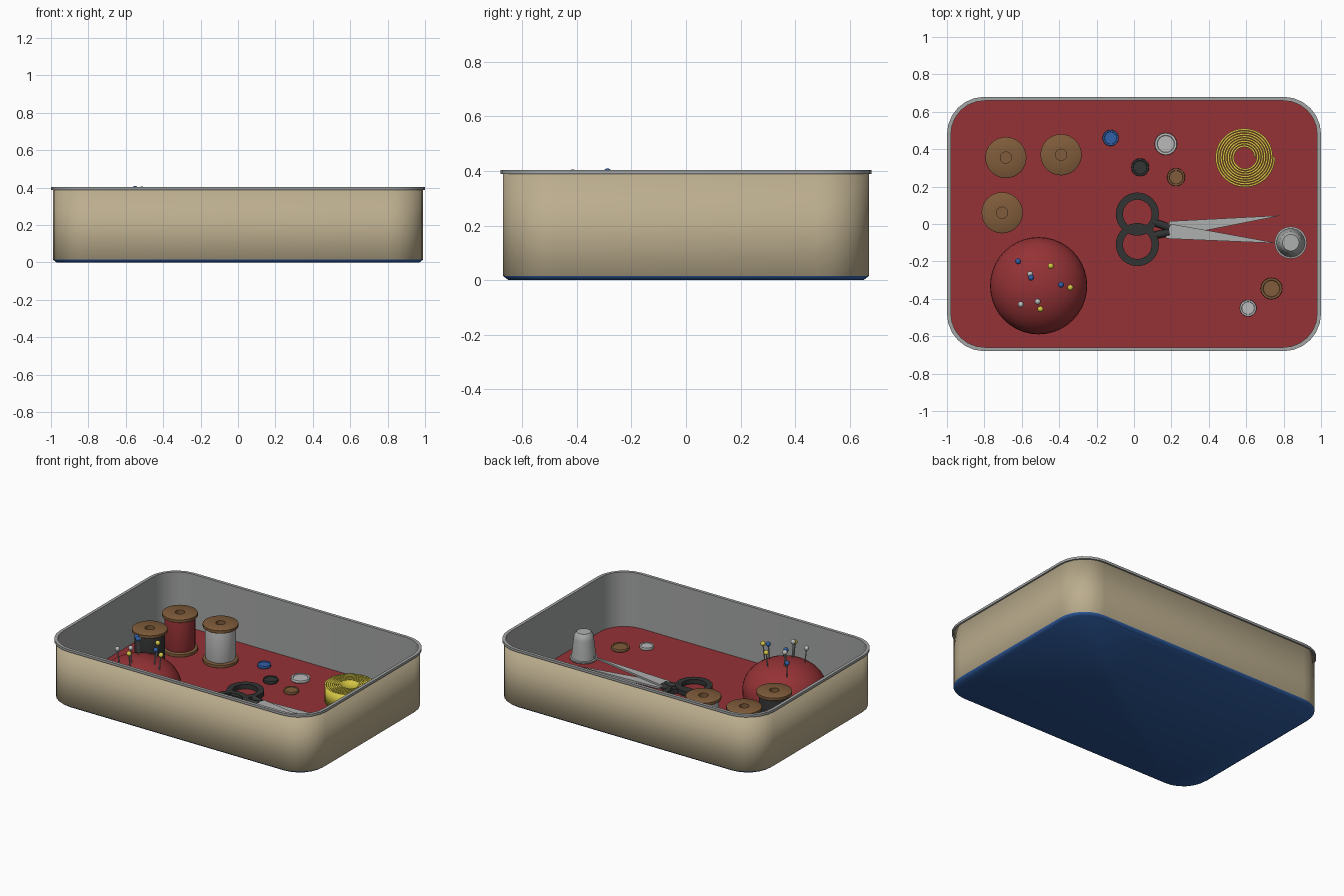
import bpy, bmesh, math
from mathutils import Vector

cube = bpy.data.objects.get("Cube")
if cube:
    bpy.data.objects.remove(cube)

FLOOR = 0.035


def material(name, color):
    m = bpy.data.materials.new(name)
    m.use_nodes = True
    m.diffuse_color = (*color, 1)
    bsdf = next(n for n in m.node_tree.nodes if n.type == 'BSDF_PRINCIPLED')
    bsdf.inputs["Base Color"].default_value = (*color, 1)
    return m


BEIGE = material("beige_paint", (0.50, 0.42, 0.27))
TIN = material("bare_tin", (0.37, 0.38, 0.375))
STEEL = material("bright_steel", (0.42, 0.43, 0.425))
RED = material("red_felt", (0.30, 0.032, 0.036))
BLUE = material("blue", (0.03, 0.115, 0.38))
YELLOW = material("yellow", (0.68, 0.58, 0.06))
WOOD = material("brown_wood", (0.215, 0.107, 0.043))
BLACK = material("black", (0.032, 0.033, 0.033))
PALE = material("pale_grey", (0.49, 0.49, 0.49))


def finish(name, bm, mats, loc=(0, 0, 0), recalc=True, sharp=35):
    if recalc:
        bmesh.ops.recalc_face_normals(bm, faces=bm.faces[:])
    mesh = bpy.data.meshes.new(name)
    bm.to_mesh(mesh)
    bm.free()
    for m in mats:
        mesh.materials.append(m)
    mesh.shade_smooth()
    mesh.set_sharp_from_angle(angle=math.radians(sharp))
    ob = bpy.data.objects.new(name, mesh)
    ob.location = loc
    bpy.context.collection.objects.link(ob)
    return ob


def loft(bm, rings, slots):
    """Bridge point rings; slots gives one material index per band."""
    loops = [[bm.verts.new(p) for p in ring] for ring in rings]
    n = len(loops[0])
    for a, b, slot in zip(loops, loops[1:], slots):
        for i in range(n):
            j = (i + 1) % n
            bm.faces.new((a[i], a[j], b[j], b[i])).material_index = slot
    bm.faces.new(loops[0][::-1]).material_index = slots[0]
    bm.faces.new(loops[-1]).material_index = slots[-1]


def lathe(name, profile, mats, loc, slots=None, seg=32):
    bm = bmesh.new()
    rings = [[(r * math.cos(i * math.tau / seg), r * math.sin(i * math.tau / seg), z)
              for i in range(seg)] for r, z in profile]
    loft(bm, rings, slots or [0] * (len(profile) - 1))
    return finish(name, bm, mats, loc)


def rounded_rect(inset, z, steps=6):
    pts = []
    r = 0.2 - inset
    for k, (sx, sy) in enumerate([(1, 1), (-1, 1), (-1, -1), (1, -1)]):
        for s in range(steps + 1):
            a = (k + s / steps) * math.pi / 2
            pts.append((sx * 0.8 + r * math.cos(a), sy * 0.48 + r * math.sin(a), z))
    return pts


def tray(name, profile, mats, slots, sharp=35):
    bm = bmesh.new()
    loft(bm, [rounded_rect(i, z) for i, z in profile], slots)
    return finish(name, bm, mats, sharp=sharp)


def prism(name, outline, z0, z1, mat):
    bm = bmesh.new()
    loft(bm, [[(x, y, z) for x, y in outline] for z in (z0, z1)], [0])
    return finish(name, bm, [mat])


def rod(name, a, b, radius, mat, seg=8):
    a, b = Vector(a), Vector(b)
    bm = bmesh.new()
    bmesh.ops.create_cone(bm, cap_ends=True, segments=seg, radius1=radius,
                          radius2=radius, depth=(b - a).length)
    ob = finish(name, bm, [mat], (a + b) / 2)
    ob.rotation_euler = (b - a).to_track_quat('Z', 'Y').to_euler()
    return ob


# Tin: softly shaded painted shell, bare metal liner with flat rim, felt floor
tray("tin_body", [(0.03, 0), (0.01, 0.015), (0.01, 0.389), (0.018, 0.389), (0.018, 0.01)],
     [BLUE, BEIGE], [0, 1, 1, 1], sharp=180)
tray("tin_liner_and_rim", [(0.014, 0.02), (0.014, 0.388), (0, 0.388), (0, 0.404),
                           (0.021, 0.404), (0.021, 0.028)], [TIN], [0] * 5)
tray("felt_lining", [(0.0205, 0.026), (0.0205, FLOOR)], [RED], [0])

# Thread spools: wooden flanges with a centre hole, wound thread between
spool_profile = [(0.104, 0), (0.11, 0.004), (0.11, 0.022), (0.104, 0.026),
                 (0.092, 0.026), (0.095, 0.04), (0.095, 0.22), (0.092, 0.234),
                 (0.104, 0.234), (0.11, 0.238), (0.11, 0.256), (0.104, 0.26),
                 (0.03, 0.26), (0.03, 0.06)]
for color, x, y, thread in [("red", -0.685, 0.355, RED), ("pale", -0.39, 0.37, PALE),
                            ("black", -0.705, 0.06, BLACK)]:
    lathe(color + "_thread_spool", spool_profile, [WOOD, thread], (x, y, FLOOR),
          [0] * 4 + [1] * 3 + [0] * 6)

# Pincushion: short skirt under a flattened dome
CX, CY, R, SKIRT, H = -0.51, -0.33, 0.26, 0.07, 0.19
dome = [(R * 0.95, 0), (R, SKIRT * 0.5)]
dome += [(R * math.cos(t * math.pi / 20), SKIRT + H * math.sin(t * math.pi / 20))
         for t in range(10)]
dome.append((0.004, SKIRT + H))
lathe("pincushion", dome, [RED], (CX, CY, FLOOR), seg=40)

# Pins with round heads
pins = [(BLUE, -0.62, -0.2, 0.355), (YELLOW, -0.445, -0.225, 0.37), (PALE, -0.555, -0.268, 0.385),
        (BLUE, -0.55, -0.287, 0.393), (BLUE, -0.39, -0.325, 0.375), (YELLOW, -0.34, -0.34, 0.36),
        (PALE, -0.605, -0.43, 0.365), (PALE, -0.515, -0.415, 0.39), (YELLOW, -0.5, -0.455, 0.37)]
for i, (mat, x, y, z) in enumerate(pins):
    d = math.hypot(x - CX, y - CY) / R
    surface = FLOOR + SKIRT + H * math.sqrt(1 - d * d)
    # Shafts lean slightly towards the middle of the cushion
    foot = (x + (CX - x) * 0.1, y + (CY - y) * 0.1, surface - 0.02)
    rod(f"pin_shaft_{i + 1}", foot, (x, y, z), 0.004, STEEL)
    bm = bmesh.new()
    bmesh.ops.create_uvsphere(bm, u_segments=12, v_segments=8, radius=0.016)
    finish(f"pin_head_{i + 1}", bm, [mat], (x, y, z))

# Buttons with a raised edge
buttons = [("blue", BLUE, -0.125, 0.46, 0.043), ("large_pale", PALE, 0.17, 0.428, 0.06),
           ("black", BLACK, 0.033, 0.303, 0.048), ("brown", WOOD, 0.225, 0.25, 0.048),
           ("large_brown", WOOD, 0.735, -0.345, 0.058), ("small_pale", PALE, 0.61, -0.45, 0.045)]
for name, mat, x, y, r in buttons:
    lathe(name + "_button", [(r * 0.95, 0), (r, 0.004), (r, 0.016), (r * 0.97, 0.019),
                             (r * 0.78, 0.019), (r * 0.74, 0.016)],
          [mat], (x, y, FLOOR), seg=24)

# Thimble: flared lip, stepped wall and flat crown
lathe("thimble", [(0.083, 0), (0.086, 0.004), (0.086, 0.012), (0.076, 0.014), (0.072, 0.06),
                  (0.063, 0.14), (0.059, 0.165), (0.044, 0.184)],
      [STEEL], (0.838, -0.1, FLOOR))

# Tape measure: one long strip wound on edge
bm = bmesh.new()
TURNS, SEG = 8, 36
previous = None
for i in range(TURNS * SEG + 1):
    a = i * math.tau / SEG
    r = 0.056 + 0.102 * i / (TURNS * SEG)
    pair = [bm.verts.new((r * math.cos(a), r * math.sin(a), z)) for z in (0, 0.11)]
    if previous:
        bm.faces.new((previous[0], pair[0], pair[1], previous[1]))
    previous = pair
tape = finish("tape_measure", bm, [YELLOW], (0.592, 0.357, FLOOR), recalc=False)
solid = tape.modifiers.new("thickness", 'SOLIDIFY')
solid.thickness = 0.0105
solid.offset = 0

# Scissors: flat ring handles, shanks and two crossing blades
for side, y, root, tip, lift in [("upper", 0.053, 0.012, -0.02, 0.02),
                                 ("lower", -0.11, -0.062, -0.045, 0.022)]:
    bm = bmesh.new()
    rings = 40
    section = [(0.115, -0.016), (0.115, 0.016), (0.077, 0.016), (0.077, -0.016)]
    grid = [[bm.verts.new((r * math.cos(a), r * math.sin(a), z)) for r, z in section]
            for a in (i * math.tau / rings for i in range(rings))]
    for i in range(rings):
        p, q = grid[i], grid[(i + 1) % rings]
        for j in range(4):
            k = (j + 1) % 4
            bm.faces.new((p[j], q[j], q[k], p[k]))
    finish(side + "_scissor_ring", bm, [BLACK], (0.018, y, FLOOR + lift))
    rod(side + "_scissor_shank", (0.1, root, FLOOR + 0.02), (0.19, tip, FLOOR + 0.02),
        0.02, BLACK, 12)

prism("lower_blade", [(0.17, -0.06), (0.38, -0.035), (0.79, 0.046), (0.19, 0.015)],
      FLOOR + 0.008, FLOOR + 0.02, STEEL)
prism("upper_blade", [(0.17, -0.078), (0.77, -0.103), (0.37, -0.03), (0.17, 0.005)],
      FLOOR + 0.021, FLOOR + 0.033, STEEL)
